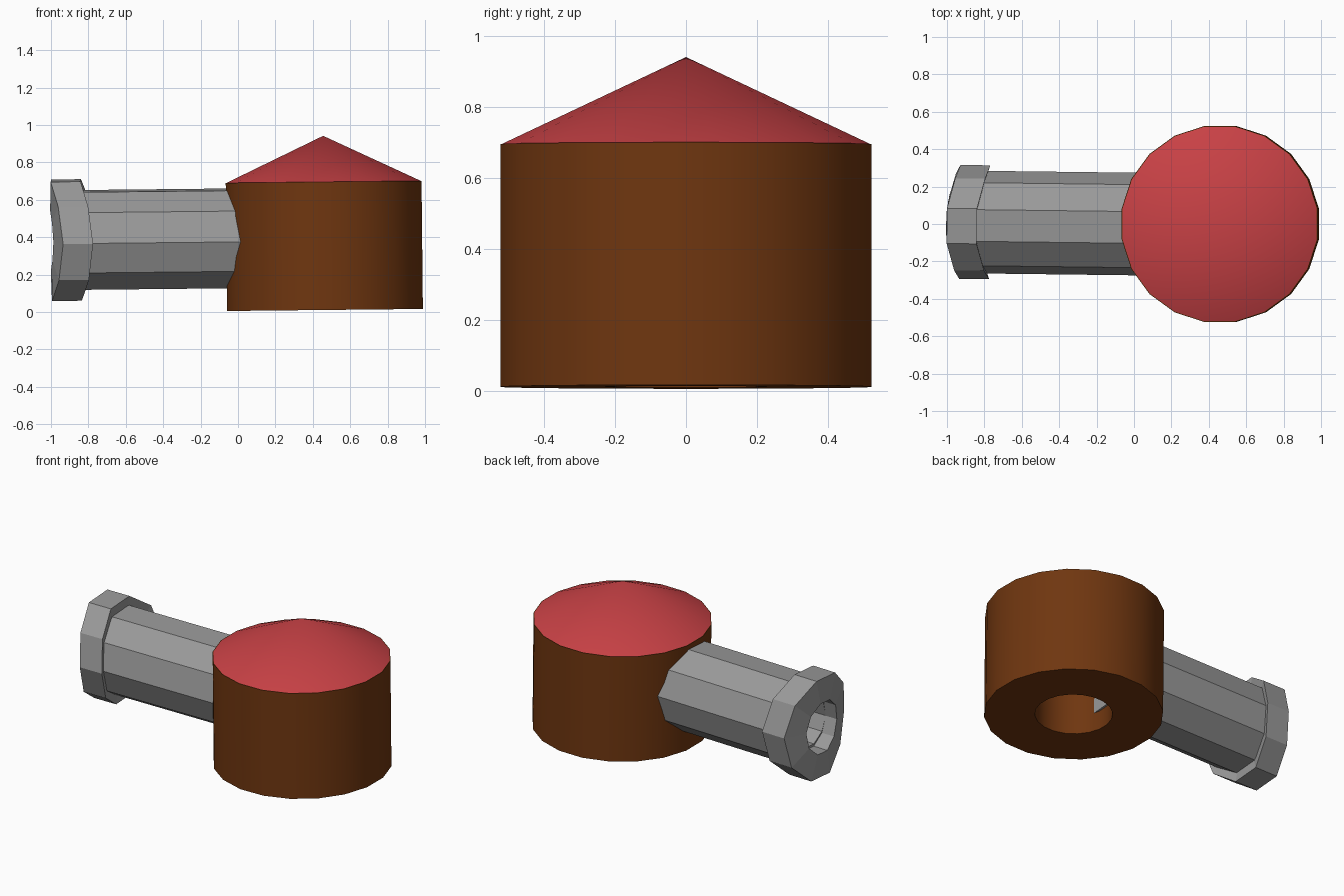
import bpy, bmesh, math
from mathutils import Matrix

if "Cube" in bpy.data.objects:
    bpy.data.objects.remove(bpy.data.objects["Cube"])


def material(name, rgb):
    m = bpy.data.materials.new(name)
    m.diffuse_color = (*rgb, 1)
    m.use_nodes = True
    m.node_tree.nodes["Principled BSDF"].inputs["Base Color"].default_value = m.diffuse_color
    return m


BROWN = material("brown", (0.16, 0.037, 0.005))
GREY = material("grey", (0.32, 0.32, 0.32))
RED = material("red", (0.58, 0.053, 0.06))

# The whole model leans very slightly
LEAN = Matrix.Translation((0, 0, 0.006)) @ Matrix.Rotation(math.radians(-0.6), 4, 'Y')
# Local axis z laid along +x, local x to y and local y to z
ALONG_X = Matrix(((0, 0, 1, 0), (1, 0, 0, 0), (0, 1, 0, 0), (0, 0, 0, 1)))


def lathe(name, profile, sides, start, mat, place, smooth, stretch=1.0, bow=0.0):
    """Turn a closed (radius, height) profile; stretch scales local y, bow bends by local x."""
    bm = bmesh.new()
    rings = []
    for r, h in profile:
        if r == 0:
            rings.append([bm.verts.new((0, 0, h))] * sides)
            continue
        ring = []
        for i in range(sides):
            a = math.radians(start) + 2 * math.pi * i / sides
            x, y = r * math.cos(a), r * math.sin(a) * stretch
            ring.append(bm.verts.new((x, y, h + bow * x * x)))
        rings.append(ring)
    for k, a in enumerate(rings):
        b = rings[(k + 1) % len(rings)]
        for i in range(sides):
            j = (i + 1) % sides
            quad = list(dict.fromkeys((a[i], a[j], b[j], b[i])))
            if len(quad) > 2:
                bm.faces.new(quad)
    bmesh.ops.recalc_face_normals(bm, faces=bm.faces)
    bm.transform(place)
    mesh = bpy.data.meshes.new(name)
    bm.to_mesh(mesh)
    bm.free()
    mesh.materials.append(mat)
    ob = bpy.data.objects.new(name, mesh)
    bpy.context.collection.objects.link(ob)
    if smooth:
        bpy.ops.object.select_all(action='DESELECT')
        ob.select_set(True)
        bpy.context.view_layer.objects.active = ob
        bpy.ops.object.shade_smooth_by_angle(angle=math.radians(smooth))
    return ob


# Hollow round body with a bore open at the bottom
body_place = LEAN @ Matrix.Translation((0.465, 0, 0))
lathe("body", [(0.53, 0), (0.53, 0.685), (0.23, 0.685), (0.23, 0)],
      20, 9, BROWN, body_place, 30)

# Conical cap
lathe("cap", [(0, 0.683), (0.53, 0.683), (0, 0.931)], 20, 9, RED, body_place, 30)

# Ten-sided side pipe, reaching just inside the bore
side_place = (LEAN @ Matrix.Translation((0, 0, 0.388))
              @ Matrix.Rotation(math.radians(-0.7), 4, 'Z')
              @ Matrix.Rotation(math.radians(4), 4, 'X') @ ALONG_X)
lathe("side_pipe", [(0.275, -0.9), (0.275, 0.25), (0.155, 0.25), (0.155, -0.9)],
      10, 0, GREY, side_place, 0)

# Bowed collar at the pipe mouth
lathe("pipe_collar", [(0.305, -1.0), (0.305, -0.84), (0.155, -0.84), (0.155, -1.0)],
      10, 0, GREY, side_place, 0, stretch=1.1, bow=0.78)
